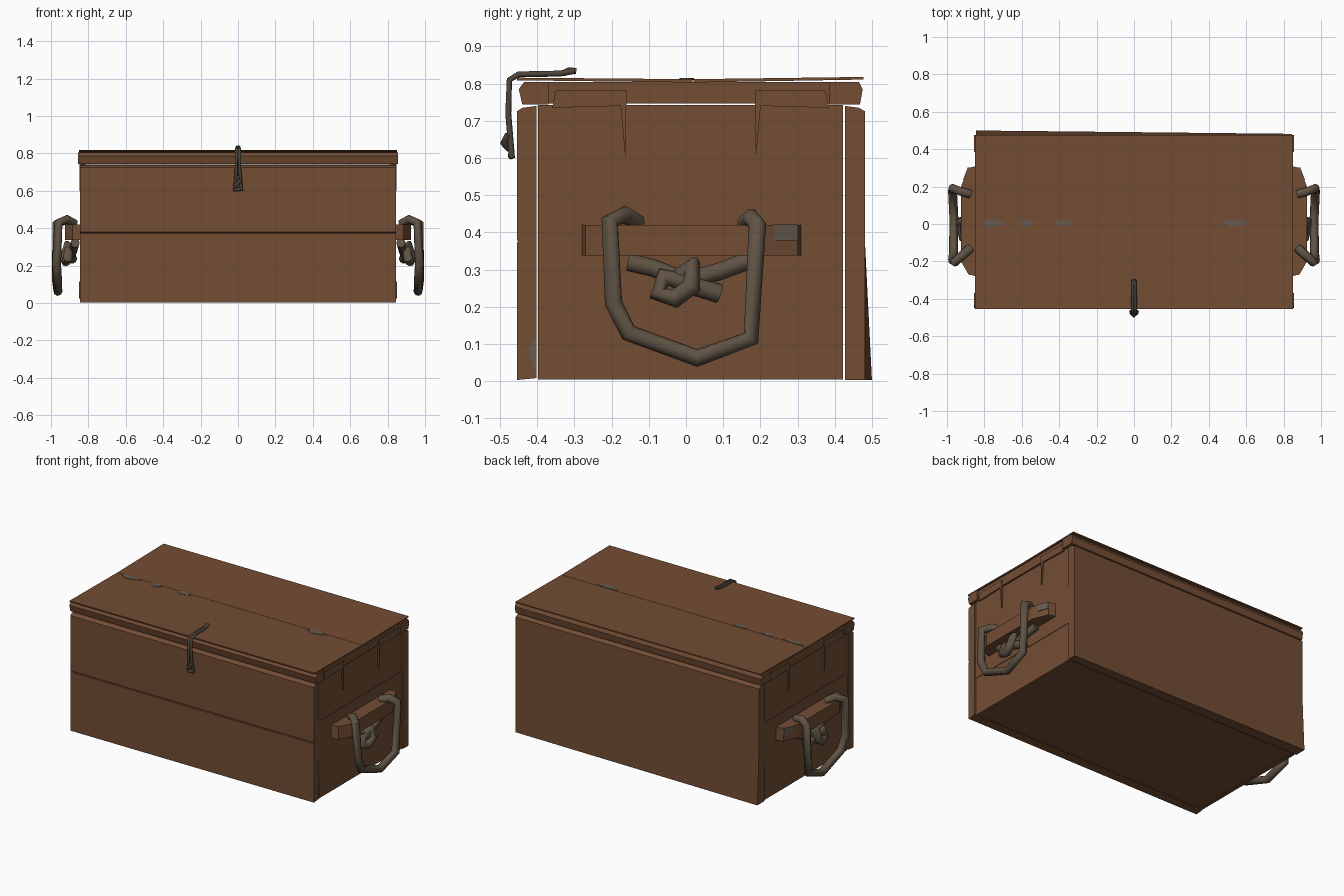
import bpy, bmesh, math
from mathutils import Vector

cube = bpy.data.objects.get("Cube")
if cube:
    bpy.data.objects.remove(cube, do_unlink=True)


def material(name, color):
    m = bpy.data.materials.new(name)
    m.use_nodes = True
    m.diffuse_color = (*color, 1)
    m.node_tree.nodes["Principled BSDF"].inputs["Base Color"].default_value = (*color, 1)
    return m


WOOD = material("brown wood", (0.17, 0.074, 0.034))
ROPE = material("grey brown rope", (0.115, 0.085, 0.057))
CORD = material("dark cord", (0.075, 0.058, 0.04))
WORN = material("worn grey wood", (0.135, 0.105, 0.08))


def prism(name, profile, a, b, mat=WOOD, place=lambda u, v, w: (w, u, v)):
    """Extrude a profile, by default (y, z) along x, from a to b."""
    bm = bmesh.new()
    face = bm.faces.new([bm.verts.new(place(u, v, a)) for u, v in profile])
    top = bmesh.ops.extrude_face_region(bm, geom=[face])["geom"]
    shift = Vector(place(0, 0, b)) - Vector(place(0, 0, a))
    bmesh.ops.translate(bm, verts=[g for g in top if isinstance(g, bmesh.types.BMVert)], vec=shift)
    bmesh.ops.recalc_face_normals(bm, faces=bm.faces)
    me = bpy.data.meshes.new(name)
    bm.to_mesh(me)
    bm.free()
    me.materials.append(mat)
    ob = bpy.data.objects.new(name, me)
    bpy.context.collection.objects.link(ob)
    return ob


def board(y0, y1, z0, z1):
    return [(y0, z0), (y1, z0), (y1, z1), (y0, z1)]


def rope(name, points, radius, mat):
    """Sweep a round strand along the points."""
    cu = bpy.data.curves.new(name, "CURVE")
    cu.dimensions = "3D"
    cu.bevel_depth = radius
    cu.bevel_resolution = 2
    cu.use_fill_caps = True
    cu.materials.append(mat)
    sp = cu.splines.new("POLY")
    sp.points.add(len(points) - 1)
    for p, co in zip(sp.points, points):
        p.co = (*co, 1)
    ob = bpy.data.objects.new(name, cu)
    bpy.context.collection.objects.link(ob)
    bpy.ops.object.select_all(action="DESELECT")
    ob.select_set(True)
    bpy.context.view_layer.objects.active = ob
    bpy.ops.object.convert(target="MESH")
    bpy.ops.object.shade_smooth_by_angle(angle=math.radians(60))


# Floor, front and back boards with a groove along each joint
L = 0.845
prism("floor", board(-0.395, 0.42, 0.006, 0.03), -0.82, 0.82)
prism("front_lower_board", [(-0.455, 0.003), (-0.402, 0.008), (-0.402, 0.375), (-0.451, 0.375), (-0.455, 0.371)], -L, L)
prism("front_upper_board", [(-0.455, 0.379), (-0.451, 0.375), (-0.402, 0.375), (-0.402, 0.74), (-0.44, 0.735), (-0.455, 0.725)], -L, L)
low = prism("back_lower_board", board(0.428, 0.482, 0.003, 0.36), -L, L)
for v in low.data.vertices:
    if v.co.x < 0 and v.co.y > 0.45 and v.co.z < 0.1:
        v.co.y = 0.5
prism("back_upper_board", [(0.428, 0.36), (0.482, 0.36), (0.482, 0.725), (0.465, 0.735), (0.428, 0.74)], -L, L)

# Lid: two thin boards over front and back rails
prism("lid_front_board", [(-0.455, 0.809), (0.018, 0.803), (0.018, 0.812), (-0.455, 0.816)], -0.85, 0.85)
prism("lid_back_board", [(0.02, 0.803), (0.477, 0.811), (0.477, 0.818), (0.02, 0.812)], -0.85, 0.85)
prism("lid_front_rail", [(-0.44, 0.744), (-0.37, 0.744), (-0.37, 0.805), (-0.435, 0.805), (-0.45, 0.785)], -0.855, 0.855)
prism("lid_back_rail", [(0.385, 0.744), (0.468, 0.744), (0.475, 0.785), (0.465, 0.805), (0.385, 0.805)], -0.855, 0.855)

for side, s in (("left", 1), ("right", -1)):
    # End walls of three boards
    for i, (z0, z1) in enumerate(((0.004, 0.245), (0.245, 0.49), (0.49, 0.742))):
        prism(f"{side}_end_board_{i + 1}", board(-0.398, 0.422, z0, z1), s * 0.815, s * (0.838 + 0.003 * (i % 2)))
    prism(f"{side}_lid_end", board(-0.37, 0.385, 0.747, 0.804), s * 0.81, s * 0.843)

    # Notched tabs with a thin split running down
    tab = [(-0.36, 0.735), (-0.35, 0.782), (-0.16, 0.782), (-0.163, 0.6), (-0.176, 0.74)]
    prism(f"{side}_front_tab", tab, s * 0.83, s * 0.848)
    prism(f"{side}_back_tab", [(0.025 - y, z) for y, z in tab], s * 0.83, s * 0.848)

    # Handle batten, tapered at both ends
    prism(f"{side}_handle_batten", [(-0.28, 0.84), (-0.27, 0.885), (-0.2, 0.925), (0.2, 0.925), (0.3, 0.885), (0.31, 0.84)],
          0.338, 0.42, place=lambda u, v, w: (s * v, u, w))
    prism(f"{side}_worn_batten_corner", [(0.235, 0.908), (0.301, 0.882), (0.301, 0.889), (0.235, 0.915)],
          0.378, 0.421, WORN, place=lambda u, v, w: (s * v, u, w))

    # Worn chip on the end of the front board
    prism(f"{side}_worn_board_end", [(-0.403, 0.025), (-0.418, 0.05), (-0.42, 0.1), (-0.403, 0.115)],
          s * 0.842, s * 0.849, WORN)

    # Hanging rope loop and its knot
    def path(pts):
        return [(s * x, y, z) for x, y, z in pts]

    rope(f"{side}_handle_rope", path([
        (0.875, -0.13, 0.425), (0.915, -0.165, 0.448), (0.96, -0.205, 0.43), (0.97, -0.195, 0.21),
        (0.965, -0.155, 0.13), (0.963, 0.03, 0.062), (0.97, 0.175, 0.115), (0.972, 0.192, 0.42),
        (0.93, 0.175, 0.44), (0.875, 0.16, 0.425)]), 0.024, ROPE)
    rope(f"{side}_knot_strand", path([
        (0.87, -0.155, 0.32), (0.875, -0.09, 0.305), (0.885, 0.0, 0.27), (0.885, 0.09, 0.295),
        (0.87, 0.17, 0.325)]), 0.024, ROPE)
    rope(f"{side}_knot", path([
        (0.885, 0.09, 0.235), (0.9, 0.01, 0.26), (0.905, -0.06, 0.28), (0.91, -0.075, 0.235),
        (0.92, -0.03, 0.222), (0.925, 0.015, 0.255), (0.91, 0.018, 0.31), (0.885, -0.03, 0.27)]), 0.026, ROPE)

# Cord latch hanging over the front edge, with a small knot
for i, s in enumerate((-1, 1)):
    rope(f"latch_cord_{i + 1}", [
        (s * 0.005, -0.3, 0.834), (s * 0.006, -0.34, 0.827), (s * 0.008, -0.45, 0.825),
        (s * 0.008, -0.475, 0.81), (s * 0.009, -0.478, 0.72), (s * 0.018, -0.468, 0.6)], 0.008, CORD)
rope("latch_toggle", [(-0.022, -0.47, 0.605), (0.018, -0.47, 0.61)], 0.009, CORD)
rope("latch_knot", [(-0.015, -0.475, 0.625), (0.0, -0.49, 0.64), (0.015, -0.48, 0.66), (-0.01, -0.475, 0.655)], 0.01, CORD)
rope("latch_cord_tip", [(0.0, -0.33, 0.828), (0.0, -0.315, 0.836), (0.0, -0.295, 0.834)], 0.008, CORD)

# Worn patches along the lid seam
for i, (x, w) in enumerate(((-0.75, 0.07), (-0.57, 0.04), (-0.38, 0.05), (0.54, 0.07))):
    prism(f"worn_patch_{i + 1}", [(x - w, 0.012), (x - w * 0.3, -0.018), (x + w * 0.5, -0.008), (x + w, 0.008), (x, 0.022)],
          0.81, 0.8145, WORN, place=lambda u, v, w: (u, v, w))
